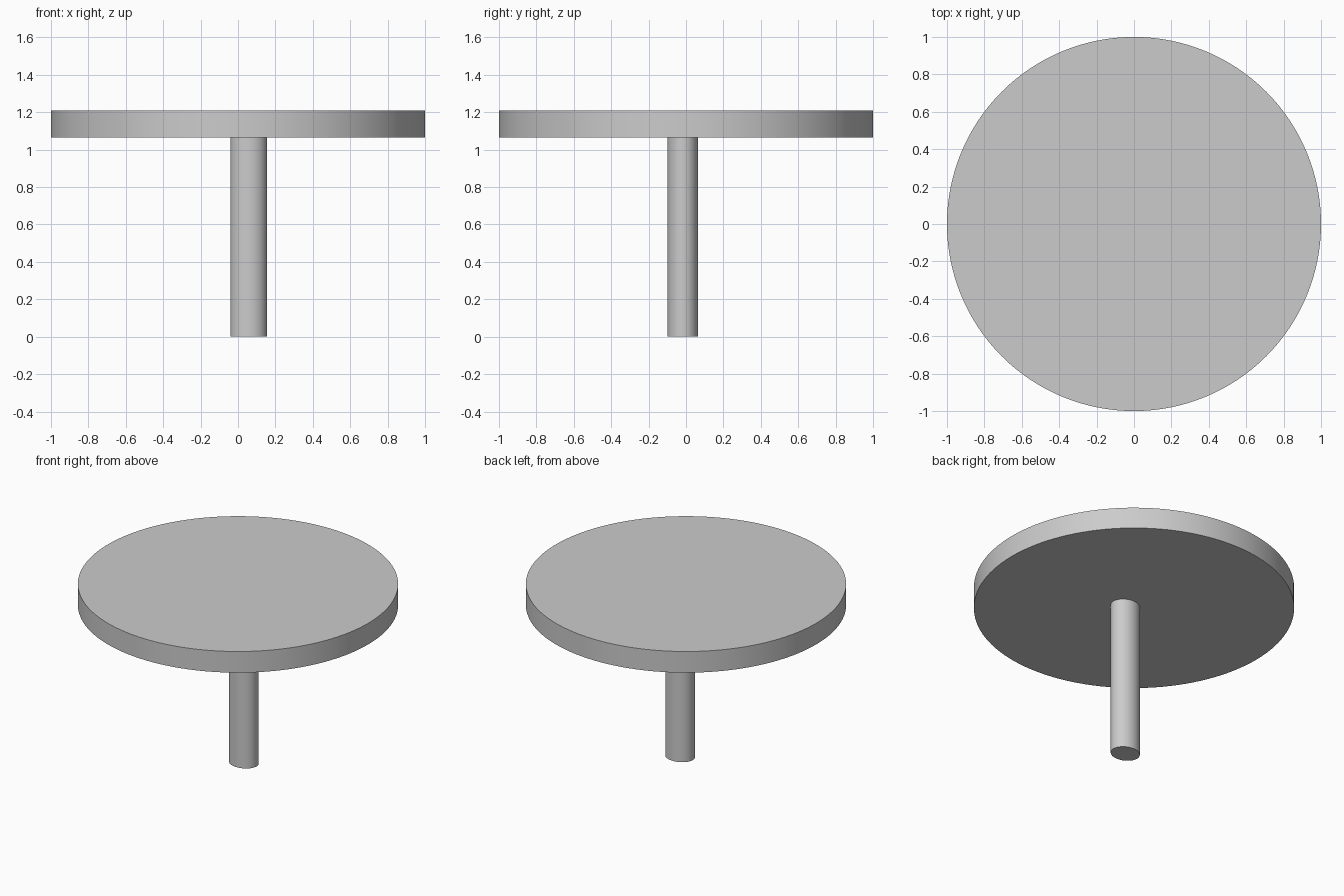
import bpy, math

if "Cube" in bpy.data.objects:
    bpy.data.objects.remove(bpy.data.objects["Cube"])


def cylinder(name, rx, ry, x, y, z0, z1, sides):
    """Upright smooth cylinder with an elliptical section."""
    bpy.ops.mesh.primitive_cylinder_add(vertices=sides, radius=1, depth=1,
                                        location=(x, y, (z0 + z1) / 2))
    ob = bpy.context.object
    ob.name = name
    ob.scale = (rx, ry, z1 - z0)
    bpy.ops.object.transform_apply(location=False, rotation=False, scale=True)
    bpy.ops.object.shade_smooth_by_angle(angle=math.radians(30))
    return ob


# Round table top
cylinder("table_top", 1, 1, 0, 0, 1.064, 1.21, 128)

# Slightly off-centre oval post
cylinder("post", 0.097, 0.082, 0.057, -0.017, 0, 1.064, 64)
